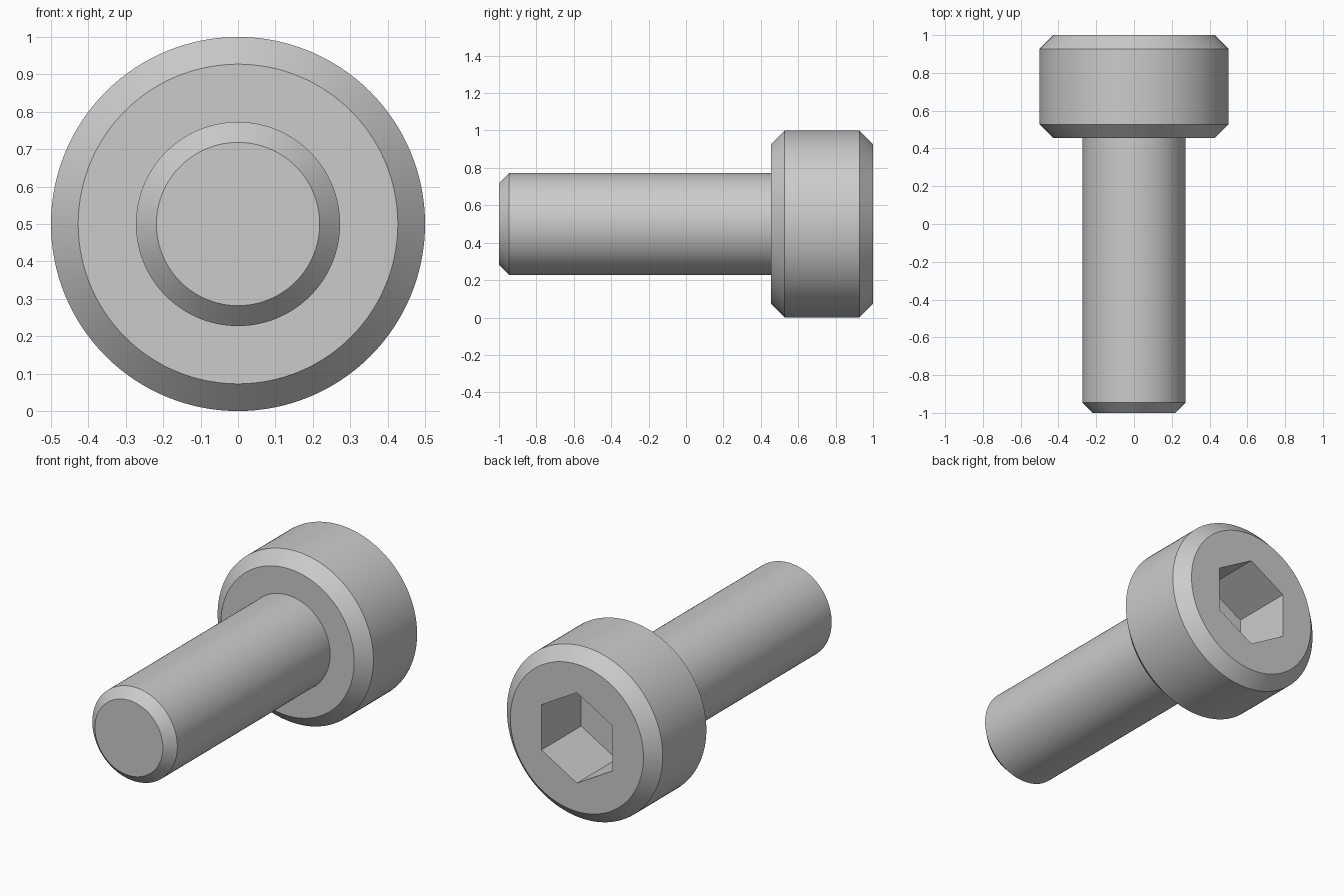
import bpy
import bmesh
from math import sin, cos, pi, radians

if "Cube" in bpy.data.objects:
    bpy.data.objects.remove(bpy.data.objects["Cube"], do_unlink=True)

UNIT = 1 / 5.5          # head diameter is 5.5 screw units
HEAD_R = 2.75 * UNIT
SHANK_R = 1.5 * UNIT
HEAD_BEVEL = 0.4 * UNIT
TIP_BEVEL = 0.3 * UNIT
SEAT_Y = 1 - 3 * UNIT   # underside of the head
SOCKET_Y = 1 - 2 * UNIT # floor of the hex socket

steel = bpy.data.materials.new("grey steel")
steel.use_nodes = True
steel.diffuse_color = (0.6, 0.6, 0.6, 1)
steel.node_tree.nodes["Principled BSDF"].inputs["Base Color"].default_value = steel.diffuse_color


def turned_part(name, profile, sides):
    """Closed solid turned around the y axis from (radius, y) points."""
    bm = bmesh.new()
    rings = []
    for r, y in profile:
        angles = [2 * pi * i / sides for i in range(sides)]
        rings.append([bm.verts.new((r * sin(a), y, r * cos(a))) for a in angles])
    for low, high in zip(rings, rings[1:]):
        for i in range(sides):
            j = (i + 1) % sides
            bm.faces.new((low[i], low[j], high[j], high[i]))
    bm.faces.new(rings[0])
    bm.faces.new(rings[-1])
    bmesh.ops.recalc_face_normals(bm, faces=bm.faces)
    mesh = bpy.data.meshes.new(name)
    bm.to_mesh(mesh)
    bm.free()
    mesh.materials.append(steel)
    part = bpy.data.objects.new(name, mesh)
    part.location.z = HEAD_R
    bpy.context.collection.objects.link(part)
    return part


def select_only(part):
    bpy.ops.object.select_all(action="DESELECT")
    part.select_set(True)
    bpy.context.view_layer.objects.active = part


# Cylindrical head, bevelled on both rims
head = turned_part("screw_head", [
    (HEAD_R - HEAD_BEVEL, SEAT_Y), (HEAD_R, SEAT_Y + HEAD_BEVEL),
    (HEAD_R, 1 - HEAD_BEVEL), (HEAD_R - HEAD_BEVEL, 1)], 128)

# Plain shank with a bevelled tip, seated slightly inside the head
shank = turned_part("screw_shank", [
    (SHANK_R - TIP_BEVEL, -1), (SHANK_R, -1 + TIP_BEVEL),
    (SHANK_R, SEAT_Y + 0.04)], 128)

# Hex socket cut into the back of the head, one corner pointing up
socket_r = 1.25 * UNIT / cos(pi / 6)
cutter = turned_part("socket_cutter", [(socket_r, SOCKET_Y), (socket_r, 1.1)], 6)
cutter.hide_render = True
cut = head.modifiers.new("hex_socket", "BOOLEAN")
cut.operation = "DIFFERENCE"
cut.solver = "EXACT"
cut.object = cutter
select_only(head)
bpy.ops.object.modifier_apply(modifier=cut.name)
bpy.data.objects.remove(cutter, do_unlink=True)

# Smooth round walls, crisp bevel and socket edges
for part in (head, shank):
    select_only(part)
    bpy.ops.object.shade_smooth_by_angle(angle=radians(30))
